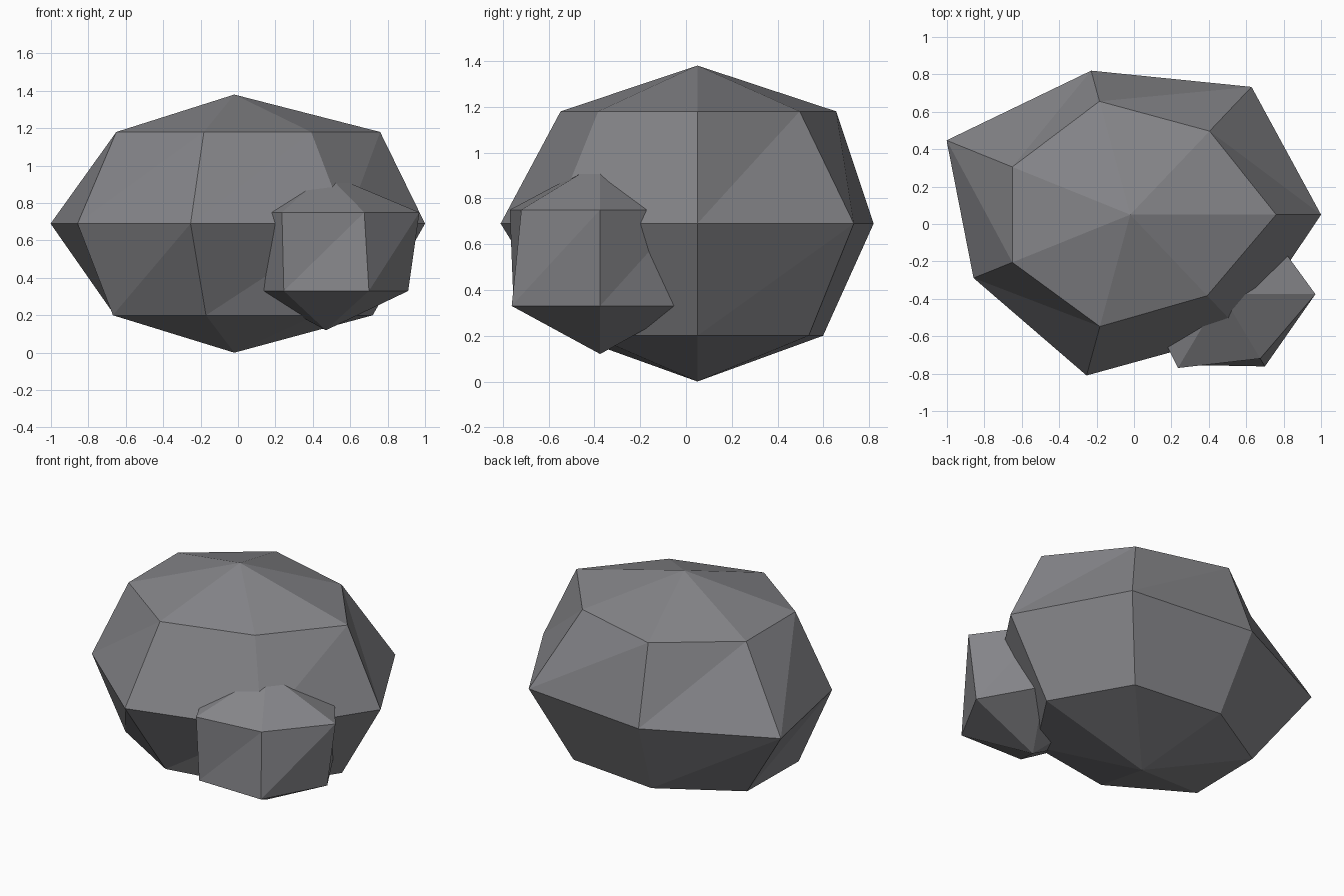
import bpy
import bmesh
from math import cos, sin, tau

cube = bpy.data.objects.get("Cube")
if cube:
    bpy.data.objects.remove(cube, do_unlink=True)

# Single stone colour
stone = bpy.data.materials.new("stone_grey")
stone.use_nodes = True
colour = (0.235, 0.235, 0.25, 1.0)
stone.diffuse_color = colour
stone.node_tree.nodes["Principled BSDF"].inputs["Base Color"].default_value = colour


def make_rock(name, axis, bottom, top, rings, y_scale):
    """Faceted boulder: two poles joined by rings of (height, radii)."""
    bm = bmesh.new()
    cx, cy = axis
    loops = []
    for z, radii in rings:
        n = len(radii)
        loops.append([bm.verts.new((cx + r * cos(tau * i / n),
                                    cy + r * y_scale * sin(tau * i / n), z))
                      for i, r in enumerate(radii)])
    low = bm.verts.new((cx, cy, bottom))
    high = bm.verts.new((cx, cy, top))
    for i in range(n):
        j = (i + 1) % n
        bm.faces.new((low, loops[0][j], loops[0][i]))
        bm.faces.new((high, loops[-1][i], loops[-1][j]))
        # Split every band along the same diagonal
        for a, b in zip(loops, loops[1:]):
            bm.faces.new((a[i], a[j], b[j]))
            bm.faces.new((a[i], b[j], b[i]))
    mesh = bpy.data.meshes.new(name)
    bm.to_mesh(mesh)
    bm.free()
    mesh.materials.append(stone)
    obj = bpy.data.objects.new(name, mesh)
    bpy.context.collection.objects.link(obj)
    return obj


# Main boulder
make_rock("large_rock", (-0.02, 0.05), 0.0, 1.38, [
    (0.20, (0.74, 0.74, 0.67, 0.71, 0.72, 0.68, 0.70)),
    (0.69, (1.02, 1.04, 0.94, 1.09, 0.93, 1.05, 0.96)),
    (1.18, (0.78, 0.68, 0.74, 0.70, 0.70, 0.73, 0.66)),
], 0.84)

# Small stone pressed into the front left flank
make_rock("small_rock", (0.47, -0.375), 0.12, 0.96, [
    (0.33, (0.44, 0.45, 0.45, 0.39, 0.45, 0.46)),
    (0.75, (0.50, 0.45, 0.45, 0.43, 0.47, 0.41)),
], 0.97)
